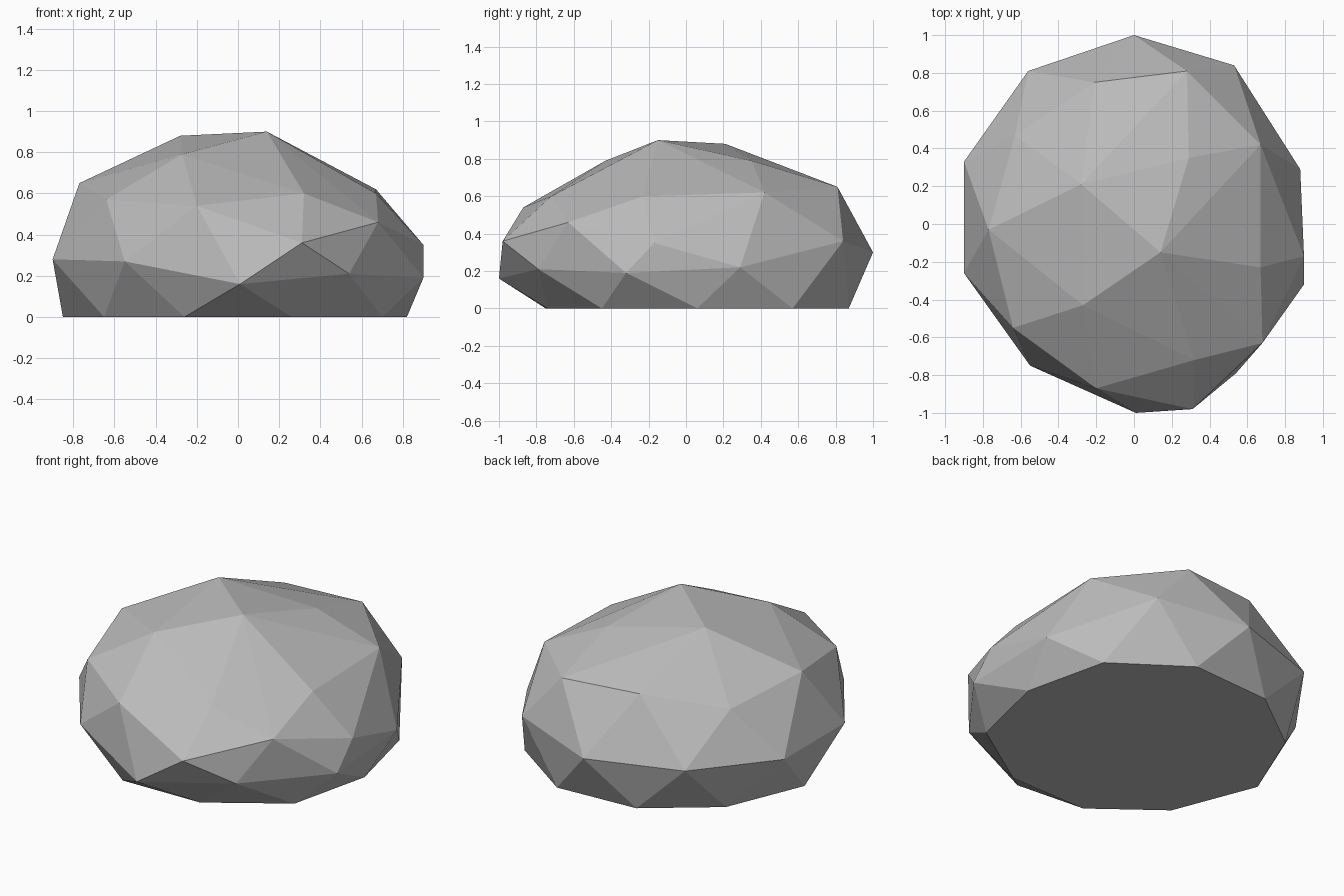
import bpy
import bmesh
import math

default_cube = bpy.data.objects.get("Cube")
if default_cube:
    bpy.data.objects.remove(default_cube, do_unlink=True)

# Single flat stone colour
stone = bpy.data.materials.new("stone_grey")
stone.use_nodes = True
grey = (0.5, 0.5, 0.5, 1.0)
stone.diffuse_color = grey
shader = next(n for n in stone.node_tree.nodes if n.type == "BSDF_PRINCIPLED")
shader.inputs["Base Color"].default_value = grey
shader.inputs["Roughness"].default_value = 0.9

# Corner points in hundredths of a unit, ring by ring from the ground up
base_ring = [
    (-26, -75), (26, -74), (70, -45), (82, 6), (70, 57),
    (27, 87), (-25, 84), (-65, 54), (-85, 6), (-65, -45),
]
belly_ring = [
    (1, -100, 16), (54, -79, 21), (90, -32, 19), (90, -17, 35), (88, 29, 22),
    (53, 84, 36), (0, 100, 30), (-56, 81, 30), (-90, 33, 28), (-90, -26, 28),
    (-55, -75, 27), (31, -98, 36),
]
shoulder_ring = [
    (-20, -87, 54), (32, -72, 60), (68, -63, 46), (67, -23, 60), (67, 42, 62),
    (28, 81, 65), (-21, 75, 66), (-63, 47, 57), (-77, -3, 65), (-64, -55, 57),
]
crown = [(14, -15, 90), (-28, 21, 88), (-27, -43, 79), (29, 35, 79)]


def build_boulder(name, points, material):
    """Wrap the corner points in a faceted skin and return the object."""
    bm = bmesh.new()
    for point in points:
        bm.verts.new([value / 100 for value in point])
    result = bmesh.ops.convex_hull(bm, input=bm.verts[:])
    unused = [g for g in result["geom_interior"] if isinstance(g, bmesh.types.BMVert)]
    bmesh.ops.delete(bm, geom=unused, context="VERTS")

    # Merge the flat underside into one face
    bmesh.ops.dissolve_limit(
        bm, angle_limit=math.radians(0.5), verts=bm.verts[:], edges=bm.edges[:]
    )
    bmesh.ops.recalc_face_normals(bm, faces=bm.faces[:])
    for face in bm.faces:
        face.smooth = False

    mesh = bpy.data.meshes.new(name)
    bm.to_mesh(mesh)
    bm.free()
    mesh.materials.append(material)
    obj = bpy.data.objects.new(name, mesh)
    bpy.context.collection.objects.link(obj)
    return obj


# The boulder stands on its flat base
ground_points = [(x, y, 0) for x, y in base_ring]
build_boulder("boulder", ground_points + belly_ring + shoulder_ring + crown, stone)
